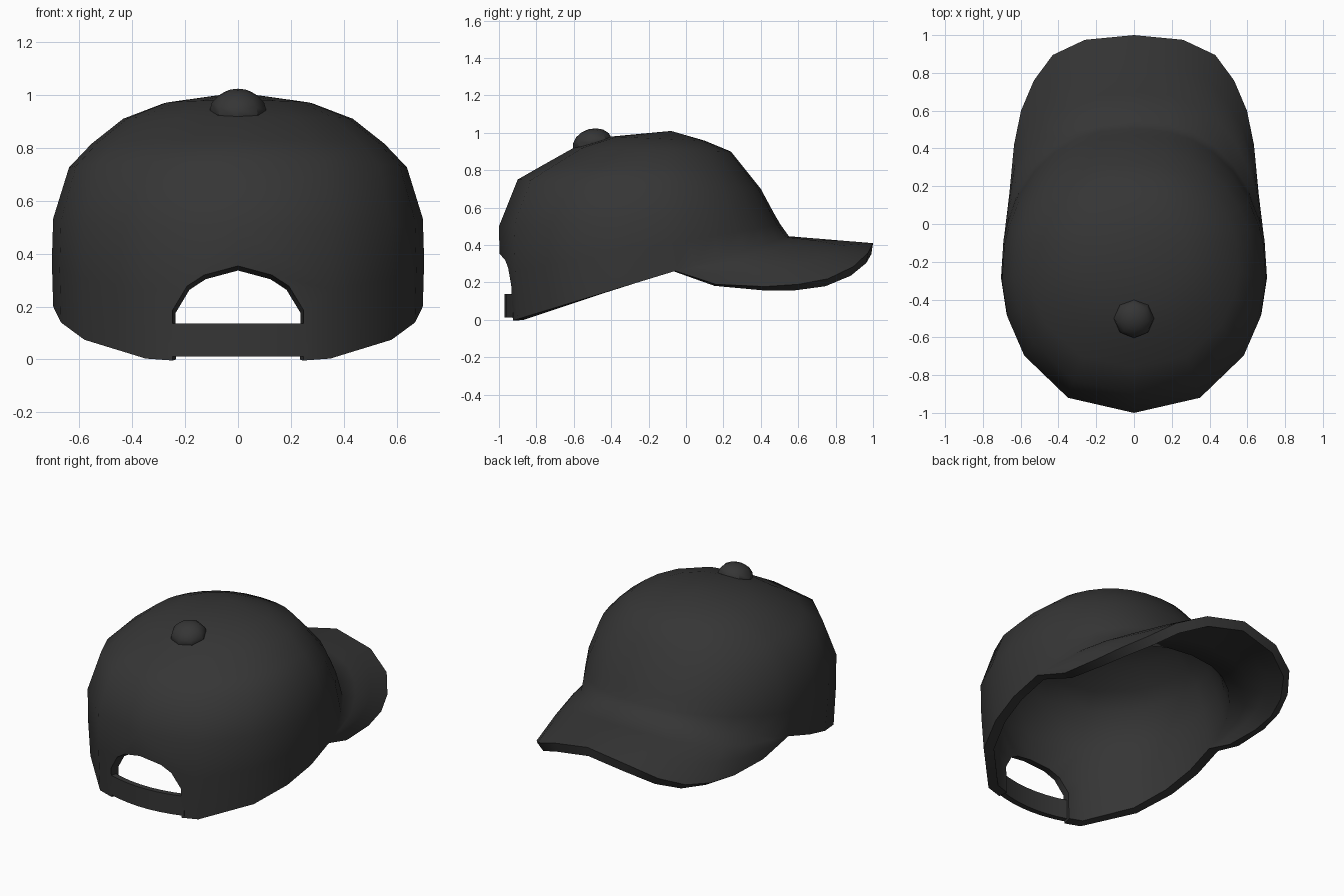
import bpy, bmesh, math
from mathutils import Vector

if "Cube" in bpy.data.objects:
    bpy.data.objects.remove(bpy.data.objects["Cube"])

fabric = bpy.data.materials.new("dark grey fabric")
fabric.diffuse_color = (0.036, 0.036, 0.036, 1)
fabric.use_nodes = True
fabric.node_tree.nodes["Principled BSDF"].inputs["Base Color"].default_value = fabric.diffuse_color


def make(name, verts, faces):
    me = bpy.data.meshes.new(name)
    me.from_pydata([tuple(v) for v in verts], [], faces)
    bm = bmesh.new()
    bm.from_mesh(me)
    bmesh.ops.recalc_face_normals(bm, faces=bm.faces)
    bm.to_mesh(me)
    bm.free()
    me.materials.append(fabric)
    ob = bpy.data.objects.new(name, me)
    bpy.context.collection.objects.link(ob)
    return ob


def finish(ob, thickness=0, cutter=None, angle=42):
    bpy.ops.object.select_all(action='DESELECT')
    ob.select_set(True)
    bpy.context.view_layer.objects.active = ob
    if thickness:
        m = ob.modifiers.new("thickness", 'SOLIDIFY')
        m.thickness, m.offset = thickness, -1
        bpy.ops.object.modifier_apply(modifier=m.name)
    if cutter:
        m = ob.modifiers.new("opening", 'BOOLEAN')
        m.operation, m.solver, m.object = 'DIFFERENCE', 'EXACT', cutter
        bpy.ops.object.modifier_apply(modifier=m.name)
    bpy.ops.object.shade_smooth_by_angle(angle=math.radians(angle))


def grid(rows, closed=False):
    n = len(rows[0])
    verts = [v for r in rows for v in r]
    faces = [(i * n + j, i * n + (j + 1) % n, (i + 1) * n + (j + 1) % n, (i + 1) * n + j)
             for i in range(len(rows) - 1) for j in range(n if closed else n - 1)]
    return verts, faces


# Crown: tilted oval rings, each (back y, back z, front y, front z, half width)
RINGS = [(-0.985, -0.022, 0.55, 0.447, 0.70), (-0.995, 0.25, 0.505, 0.51, 0.705),
         (-1.0, 0.50, 0.47, 0.57, 0.70), (-0.90, 0.75, 0.40, 0.70, 0.64),
         (-0.76, 0.83, 0.32, 0.80, 0.555), (-0.60, 0.92, 0.24, 0.90, 0.435),
         (-0.40, 0.98, 0.10, 0.958, 0.28)]
ANGLES = [0, 27, 54, 72, 87, 102, 110, 121, 134, 146, 157, 168, 180]


def ring_point(ring, deg):
    yb, zb, yf, zf, w = ring
    a = math.radians(deg)
    t = 0.5 - 0.5 * math.cos(a)
    s = abs(math.sin(a)) ** 0.88 * (1 if deg <= 180 else -1)
    return Vector((s * w, yb + t * (yf - yb), zb + t * (zf - zb)))


full = ANGLES + [360 - a for a in ANGLES[-2:0:-1]]
verts, faces = grid([[ring_point(r, a) for a in full] for r in RINGS], closed=True)
n, apex = len(full), len(verts)
verts.append(Vector((0, -0.08, 1.01)))
faces += [(apex - n + j, apex - n + (j + 1) % n, apex) for j in range(n)]

# Brim: continues the front of the rim out to the outer outline
EDGE = [(0.66, 0.16, 0.19), (0.635, 0.42, 0.178), (0.598, 0.60, 0.19),
        (0.53, 0.76, 0.22), (0.43, 0.895, 0.285), (0.26, 0.975, 0.36), (0, 1.0, 0.41)]
EDGE += [(-x, y, z) for x, y, z in EDGE[-2::-1]]
first, last = 5, 5 + len(EDGE) + 1          # rim corners where the brim starts and ends
prev = list(range(first + 1, last))
for t in (0.33, 0.67, 1):
    row = []
    for j, q in enumerate(EDGE):
        p = verts[first + 1 + j].lerp(Vector(q), t)
        p.z += 0.03 * min(1, abs(q[0]) / 0.6) * math.sin(math.pi * t)
        row.append(len(verts))
        verts.append(p)
    faces += [(prev[j], prev[j + 1], row[j + 1], row[j]) for j in range(len(row) - 1)]
    faces += [(first, prev[0], row[0]), (last, row[-1], prev[-1])]
    prev = row
cap = make("crown_and_brim", verts, faces)
f = cap.data.polygons[0]
if f.normal.dot(f.center - Vector((0, -0.2, 0.3))) < 0:
    cap.data.flip_normals()

# Rear opening cutter, narrowing slightly towards the inside
half = [(0.27, -0.2), (0.268, 0.20), (0.205, 0.295), (0.135, 0.335), (0, 0.362)]
arch = half + [(-x, z) for x, z in half[-2::-1]]
k = len(arch)
cv, cf = grid([[(x * s, y, z * s) for x, z in arch] for y, s in ((-1.1, 1.06), (-0.8, 0.82))],
              closed=True)
cutter = make("opening_cutter", cv, cf + [tuple(range(k)), tuple(range(k, 2 * k))])
cutter.hide_render = True
finish(cap, 0.06, cutter, 66)
bpy.data.objects.remove(cutter)

# Adjustment strap across the opening
xs = [-0.265 + 0.53 * i / 7 for i in range(8)]
strap = make("strap", *grid([[(x, -0.97 + 0.65 * x * x, z) for x in xs] for z in (0.012, 0.137)]))
if strap.data.polygons[3].normal.y > 0:
    strap.data.flip_normals()
finish(strap, 0.035)

# Top button
bpy.ops.mesh.primitive_uv_sphere_add(segments=8, ring_count=8, radius=1,
                                     location=(0, -0.5, 0.942),
                                     rotation=(math.radians(16), 0, 0))
button = bpy.context.object
button.name = "button"
button.scale = (0.107, 0.107, 0.08)
button.data.materials.append(fabric)
finish(button)
